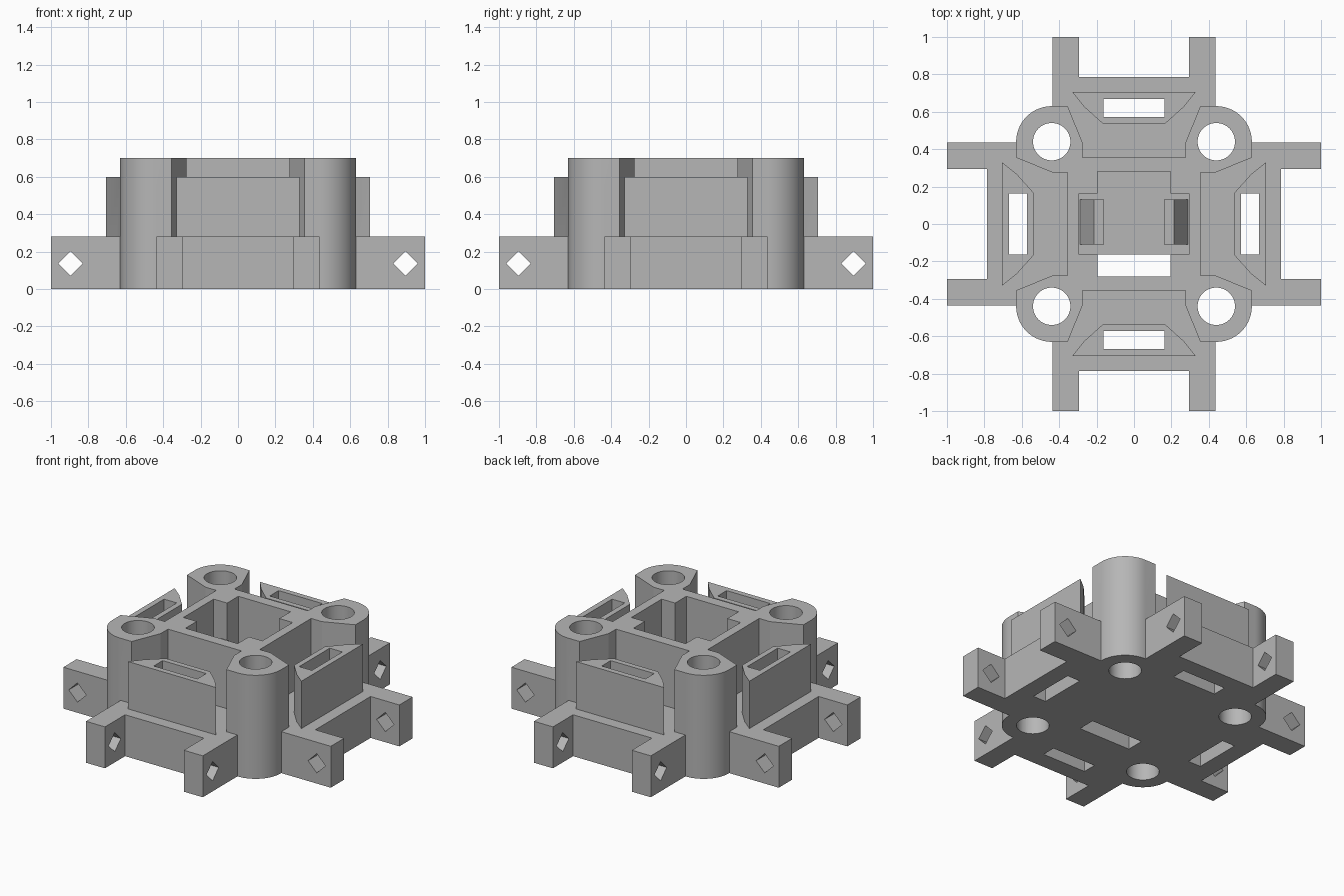
import bpy, bmesh, math
from mathutils import Matrix, Vector

if "Cube" in bpy.data.objects:
    bpy.data.objects.remove(bpy.data.objects["Cube"], do_unlink=True)

BASE_H, CLIP_H, BODY_H = 0.28, 0.6, 0.7
POST, POST_R, HOLE_R = 0.44, 0.19, 0.1

grey = bpy.data.materials.new("plain grey")
grey.use_nodes = True
grey.diffuse_color = (0.47, 0.47, 0.47, 1)
grey.node_tree.nodes["Principled BSDF"].inputs["Base Color"].default_value = grey.diffuse_color


def prism(name, outline, z0, z1, matrix=Matrix()):
    """Extrude a flat outline from z0 to z1, then place it."""
    bm = bmesh.new()
    face = bm.faces.new([bm.verts.new((x, y, z0)) for x, y in outline])
    grown = bmesh.ops.extrude_face_region(bm, geom=[face])
    moved = [v for v in grown["geom"] if isinstance(v, bmesh.types.BMVert)]
    bmesh.ops.translate(bm, verts=moved, vec=(0, 0, z1 - z0))
    bmesh.ops.recalc_face_normals(bm, faces=bm.faces)
    bm.transform(matrix)
    mesh = bpy.data.meshes.new(name)
    bm.to_mesh(mesh)
    bm.free()
    mesh.materials.append(grey)
    obj = bpy.data.objects.new(name, mesh)
    bpy.context.collection.objects.link(obj)
    return obj


def rect(x0, x1, y0, y1):
    return [(x0, y0), (x1, y0), (x1, y1), (x0, y1)]


def arc(cx, cy, r, start, end, n):
    angles = [math.radians(start + (end - start) * i / n) for i in range(n + 1)]
    return [(cx + r * math.cos(a), cy + r * math.sin(a)) for a in angles]


def four_fold(quarter):
    """Repeat a quarter outline around the centre."""
    turns = [(1, 0), (0, 1), (-1, 0), (0, -1)]
    return [(x * c - y * s, x * s + y * c) for c, s in turns for x, y in quarter]


def turn(i):
    return Matrix.Rotation(i * math.pi / 2, 4, "Z")


def combine(target, tool, operation):
    mod = target.modifiers.new(operation, "BOOLEAN")
    mod.operation, mod.solver, mod.object = operation, "EXACT", tool
    bpy.context.view_layer.objects.active = target
    bpy.ops.object.modifier_apply(modifier=mod.name)
    bpy.data.objects.remove(tool, do_unlink=True)


# Cross-shaped base with a pair of prongs on each arm
frame = prism("mount_body", four_fold([
    (0.785, 0.295), (1, 0.295), (1, 0.437), (0.437, 0.437),
    (0.437, 1), (0.295, 1), (0.295, 0.785), (-0.295, 0.785)][:-1]), 0, BASE_H)

# Tall core with a rounded post on each corner
core = prism("core", four_fold(
    [(0.355, 0.275), (0.435, 0.275), (0.63, 0.355)]
    + arc(POST, POST, POST_R, 0, 90, 24)
    + [(0.355, 0.63), (0.275, 0.435), (0.275, 0.355)]), 0, BODY_H)
combine(frame, core, "UNION")

# Wedge-shaped slotted block on each arm
wedge = [(-0.165, 0.535), (0.165, 0.535), (0.265, 0.625),
         (0.33, 0.705), (-0.33, 0.705), (-0.265, 0.625)]
for i in range(4):
    combine(frame, prism("slotted_block", wedge, BASE_H - 0.05, CLIP_H, turn(i)), "UNION")

# Openings: corner bores, arm slots and diamond holes through the prongs
for i in range(4):
    combine(frame, prism("bore", arc(POST, POST, HOLE_R, 0, 352.5, 47), -0.1, 1, turn(i)), "DIFFERENCE")
    combine(frame, prism("slot", rect(-0.163, 0.163, 0.572, 0.667), -0.1, 1, turn(i)), "DIFFERENCE")
    along_y = Matrix.Translation(Vector((0.895, 0, 0.137))) @ Matrix.Rotation(math.pi / 2, 4, "X")
    diamond = arc(0, 0, 0.065, 0, 270, 3)
    combine(frame, prism("diamond", diamond, -0.6, 0.6, turn(i) @ along_y), "DIFFERENCE")

# Stepped central pocket and the cable slot in its floor
pocket = [(0.295, -0.162), (0.295, 0.162), (0.195, 0.162), (0.195, 0.282)]
pocket += [(-x, y) for x, y in reversed(pocket)]
pocket += [(-0.195, -0.282), (0.195, -0.282), (0.195, -0.162)]
pocket.insert(-3, (-0.195, -0.162))
combine(frame, prism("pocket", pocket, BASE_H, 1), "DIFFERENCE")
combine(frame, prism("cable_slot", rect(-0.195, 0.195, -0.282, -0.162), -0.1, 0.5), "DIFFERENCE")

# Sloped latches on either side of the pocket floor
latch = [(0.16, BASE_H), (0.29, BASE_H), (0.215, 0.47), (0.16, 0.47)]
for side, name in ((1, "left_latch"), (-1, "right_latch")):
    upright = Matrix.Rotation(math.pi / 2, 4, "X")
    prism(name, [(side * x, z) for x, z in latch], -0.13, 0.11, upright)

# Smooth the round posts, keep the corners crisp
bpy.ops.object.select_all(action="DESELECT")
frame.select_set(True)
bpy.context.view_layer.objects.active = frame
bpy.ops.object.shade_smooth_by_angle(angle=math.radians(20))
